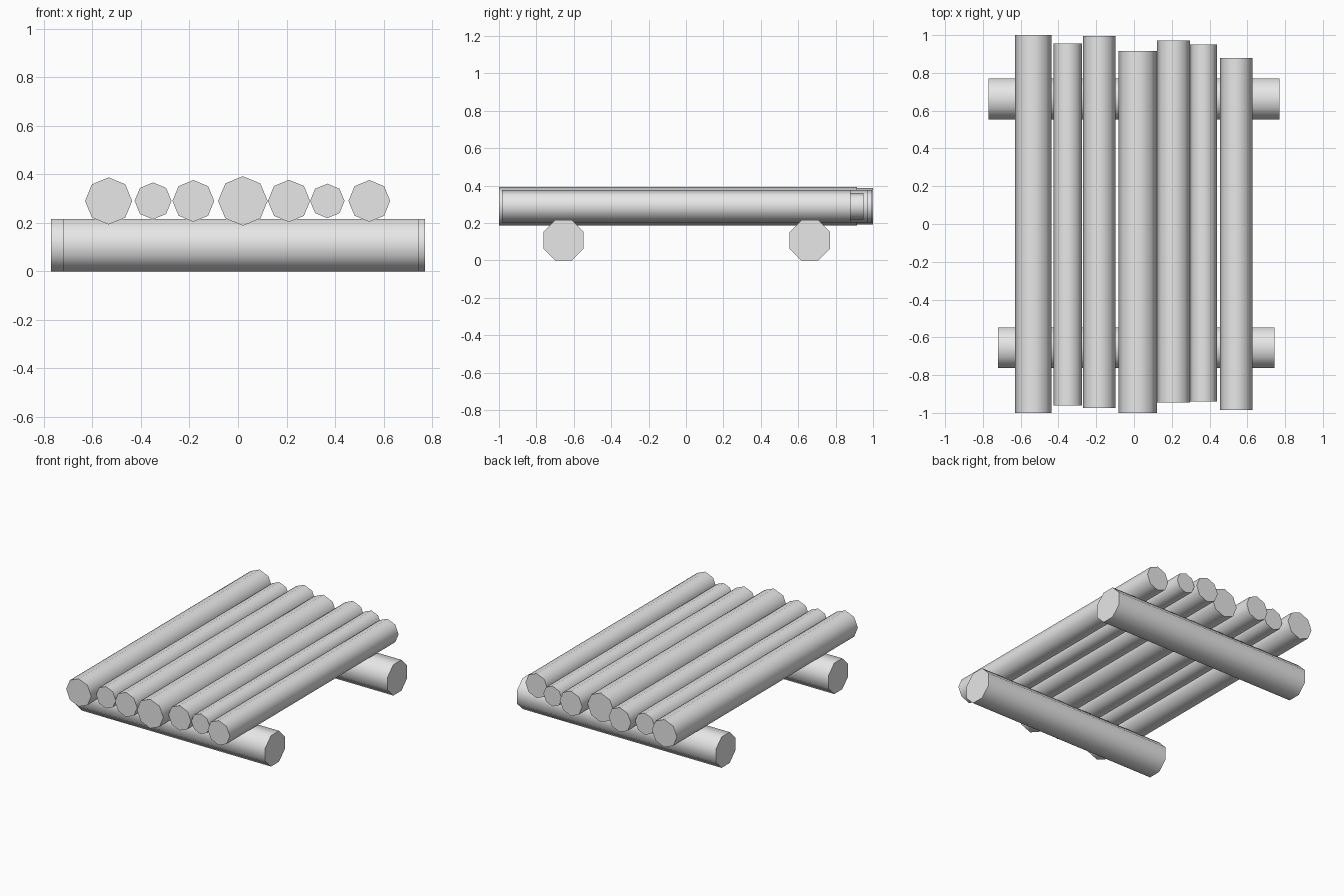
import bpy
import math
from mathutils import Matrix

cube = bpy.data.objects.get("Cube")
if cube:
    bpy.data.objects.remove(cube, do_unlink=True)

GREY = (0.8, 0.8, 0.8, 1)
wood = bpy.data.materials.new("plain grey")
wood.use_nodes = True
wood.diffuse_color = GREY
wood.node_tree.nodes["Principled BSDF"].inputs["Base Color"].default_value = GREY


def log(name, axis, start, end, radius, location, twist=0):
    """Eight-sided log along X or Y, with smooth sides and flat sharp ends."""
    bpy.ops.mesh.primitive_cylinder_add(vertices=8, radius=radius, depth=end - start)
    obj = bpy.context.object
    obj.name = obj.data.name = name
    turn = Matrix.Rotation(math.pi / 2, 4, "Y" if axis == "X" else "X")
    obj.data.transform(turn @ Matrix.Rotation(twist, 4, "Z"))
    obj.location = location
    obj.location["XY".index(axis)] = (start + end) / 2
    obj.data.materials.append(wood)
    bpy.ops.object.shade_smooth_by_angle(angle=math.radians(60))


# Cross beams, resting on a flat side
BEAM_HALF = 0.108
beam_radius = BEAM_HALF / math.cos(math.pi / 8)
for name, y, left, right in (("front_beam", -0.655, -0.72, 0.745),
                             ("back_beam", 0.662, -0.77, 0.77)):
    log(name, "X", left, right, beam_radius, (0, y, BEAM_HALF), math.pi / 8)

# Deck logs, edge up: x, radius, front end, back end
deck = ((-0.533, 0.097, -1.0, 1.0),
        (-0.35, 0.076, -0.96, 0.955),
        (-0.184, 0.086, -0.975, 0.995),
        (0.02, 0.102, -1.0, 0.915),
        (0.21, 0.087, -0.945, 0.972),
        (0.368, 0.071, -0.94, 0.95),
        (0.541, 0.086, -0.985, 0.88))
for i, (x, radius, front, back) in enumerate(deck, 1):
    log(f"deck_log_{i}", "Y", front, back, radius, (x, 0, 0.29))
